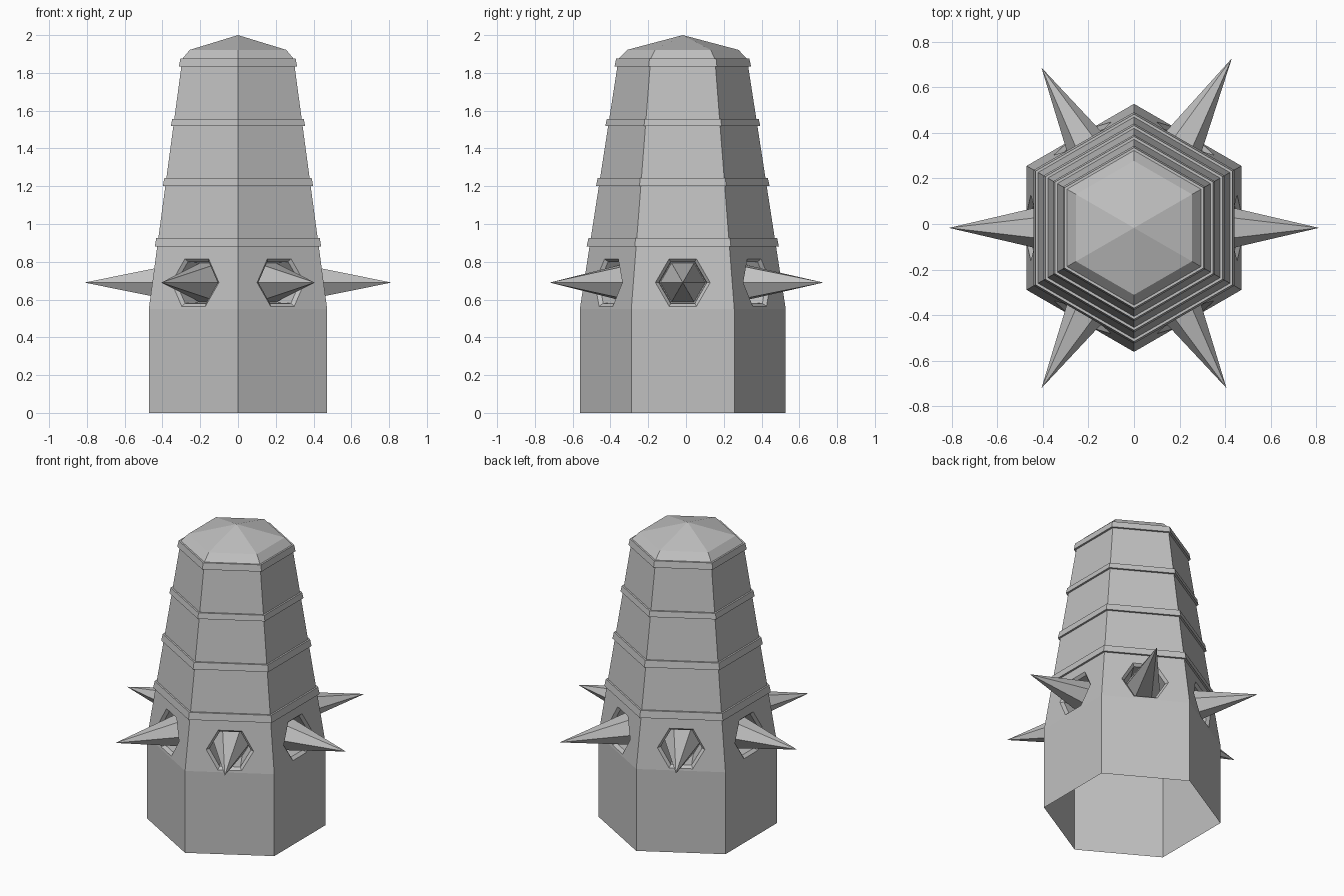
import bpy, bmesh, math
from mathutils import Vector

cube = bpy.data.objects.get("Cube")
if cube:
    bpy.data.objects.remove(cube, do_unlink=True)

CY = -0.017           # the tower sits slightly off centre because of one longer spike
SPIKE_Z = 0.69
COS30 = math.cos(math.radians(30))

stone = bpy.data.materials.new("grey stone")
stone.use_nodes = True
stone.diffuse_color = (0.53, 0.53, 0.53, 1)
stone.node_tree.nodes["Principled BSDF"].inputs["Base Color"].default_value = (0.53, 0.53, 0.53, 1)


def finish(name, bm):
    bmesh.ops.remove_doubles(bm, verts=bm.verts, dist=0.0005)
    mesh = bpy.data.meshes.new(name)
    bm.to_mesh(mesh)
    bm.free()
    mesh.materials.append(stone)
    obj = bpy.data.objects.new(name, mesh)
    obj.location = (0, CY, 0)
    bpy.context.collection.objects.link(obj)


def ring(bm, apothem, z):
    """Horizontal hexagon with corners at front and back."""
    r = apothem / COS30
    return [bm.verts.new((r * math.cos(math.radians(a)), r * math.sin(math.radians(a)), z))
            for a in range(-30, 330, 60)]


def side_hexagon(bm, angle, radius, reach):
    """Upright hexagon facing outward; reach(z) gives the distance from the axis."""
    out = Vector((math.cos(angle), math.sin(angle), 0))
    side = Vector((-out.y, out.x, 0))
    verts = []
    for i in range(6):
        t = math.radians(60 * i)
        z = SPIKE_Z + radius * math.sin(t)
        verts.append(bm.verts.new(out * reach(z) + side * radius * math.cos(t) + Vector((0, 0, z))))
    return verts


def bridge(bm, lower, upper):
    for i in range(6):
        j = (i + 1) % 6
        bm.faces.new((lower[i], lower[j], upper[j], upper[i]))


def wall(z):
    """Apothem of the sloping wall at height z."""
    return 0.472 - 0.134 * (z - 0.55)


# Tower wall: base, pierced course, then bands and tapering courses
bm = bmesh.new()
base, shoulder, course_top = ring(bm, 0.472, 0), ring(bm, 0.472, 0.55), ring(bm, wall(0.88), 0.88)
bridge(bm, base, shoulder)

# Pierced course with a bevelled hexagonal socket in each side
for i in range(6):
    j = (i + 1) % 6
    angle = math.radians(60 * i)
    bl, br, tr, tl = shoulder[i], shoulder[j], course_top[j], course_top[i]
    h = side_hexagon(bm, angle, 0.145, wall)
    # side +1 runs toward the next corner (j)
    bm.faces.new((tl, h[2], h[1], tr))
    bm.faces.new((bl, br, h[5], h[4]))
    bm.faces.new((br, tr, h[1], h[0], h[5]))
    bm.faces.new((tl, bl, h[4], h[3], h[2]))
    lip = side_hexagon(bm, angle, 0.127, lambda z: wall(z) - 0.018)
    back = side_hexagon(bm, angle, 0.122, lambda z: 0.30)
    bridge(bm, h, lip)
    bridge(bm, lip, back)
    bm.faces.new(back)

previous = course_top
for bottom, top in ((0.88, 0.926), (1.2, 1.244), (1.52, 1.557), (1.833, 1.875)):
    if bottom > 0.88:
        under = ring(bm, wall(bottom), bottom)
        bridge(bm, previous, under)
        previous = under
    for apothem, z in ((wall(bottom) + 0.013, bottom), (wall(top) + 0.011, top), (wall(top), top)):
        level = ring(bm, apothem, z)
        bridge(bm, previous, level)
        previous = level

# Bevelled cap with a shallow point
rim = ring(bm, 0.255, 1.922)
bridge(bm, previous, rim)
tip = bm.verts.new((0, 0, 2.0))
for i in range(6):
    bm.faces.new((rim[i], rim[(i + 1) % 6], tip))
bmesh.ops.recalc_face_normals(bm, faces=bm.faces)
finish("tower_wall", bm)

# Spikes standing in the sockets; the rear left one is longer
for i, name in enumerate(("left", "rear_left", "rear_right", "right", "front_right", "front_left")):
    angle = math.radians(60 * i)
    length = 0.86 if name == "rear_left" else 0.813
    bm = bmesh.new()
    foot = side_hexagon(bm, angle, 0.119, lambda z: 0.302)
    point = bm.verts.new((length * math.cos(angle), length * math.sin(angle), SPIKE_Z))
    for k in range(6):
        bm.faces.new((foot[k], foot[(k + 1) % 6], point))
    bm.faces.new(foot)
    bmesh.ops.recalc_face_normals(bm, faces=bm.faces)
    finish("spike_" + name, bm)
